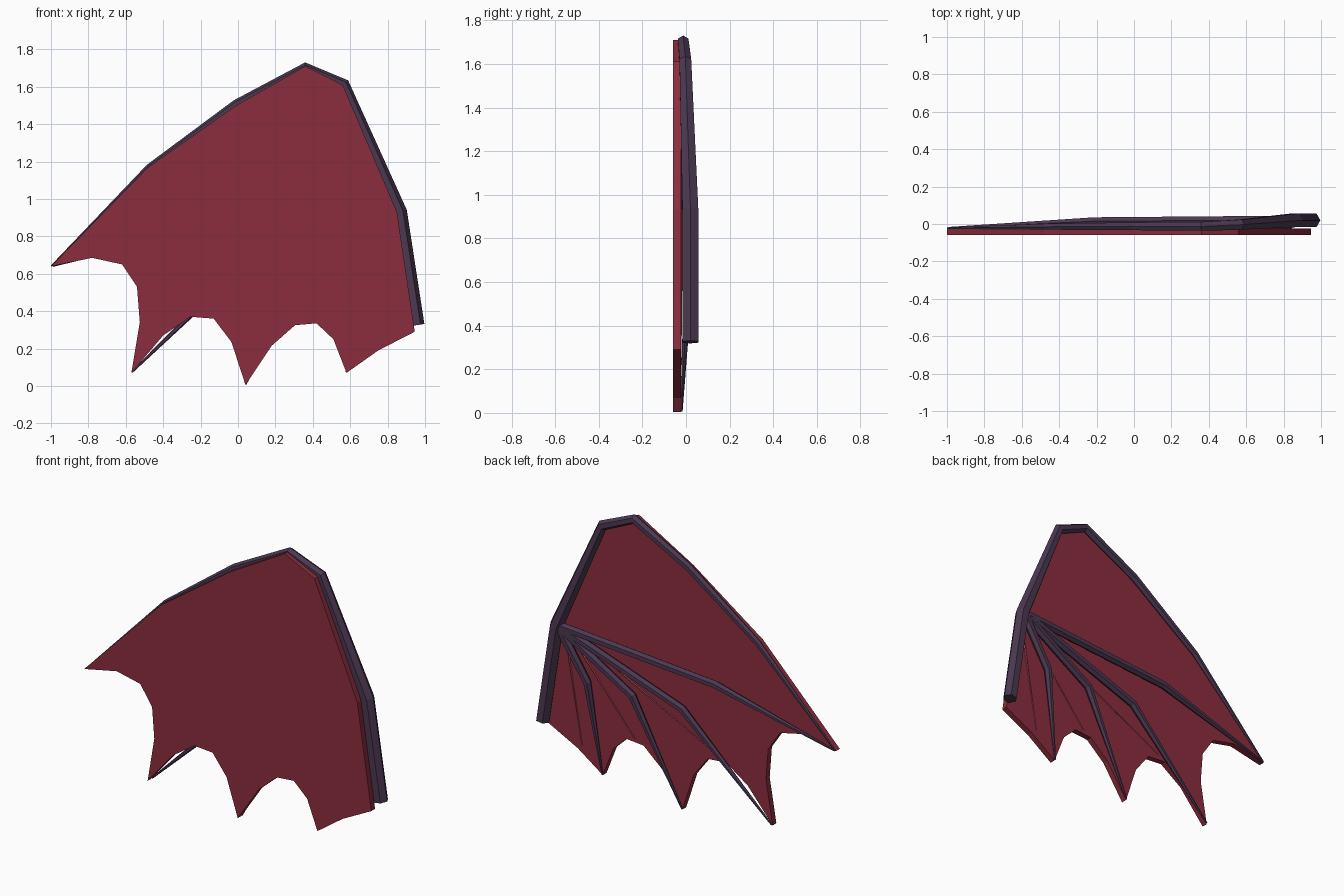
import bpy, bmesh, math
from mathutils import Vector

if "Cube" in bpy.data.objects:
    bpy.data.objects.remove(bpy.data.objects["Cube"])


def material(name, rgb):
    m = bpy.data.materials.new(name)
    m.diffuse_color = (*rgb, 1.0)
    m.use_nodes = True
    m.node_tree.nodes["Principled BSDF"].inputs["Base Color"].default_value = m.diffuse_color
    return m


RED = material("membrane_red", (0.26, 0.027, 0.048))
PURPLE = material("bone_purple", (0.07, 0.04, 0.082))
PINK = material("fold_pink", (0.34, 0.065, 0.085))


def finish(bm, name, mat):
    bmesh.ops.recalc_face_normals(bm, faces=bm.faces[:])
    mesh = bpy.data.meshes.new(name)
    bm.to_mesh(mesh)
    bm.free()
    mesh.materials.append(mat)
    obj = bpy.data.objects.new(name, mesh)
    bpy.context.scene.collection.objects.link(obj)
    return obj


def tube(name, points, mat, sides=6):
    """Tapered faceted tube through (x, y, z, radius) points."""
    bm = bmesh.new()
    pos = [Vector(p[:3]) for p in points]
    depth = Vector((0, 1, 0))
    rings = []
    for i, p in enumerate(pos):
        before = (p - pos[i - 1]).normalized() if i else None
        after = (pos[i + 1] - p).normalized() if i < len(pos) - 1 else None
        t = ((before or after) + (after or before)).normalized()
        across = depth.cross(t).normalized()
        r = points[i][3]
        ring = []
        for k in range(sides):
            a = 2 * math.pi * k / sides
            ring.append(bm.verts.new(p + (across * math.cos(a) + depth * math.sin(a)) * r))
        rings.append(ring)
    for a, b in zip(rings, rings[1:]):
        for k in range(sides):
            n = (k + 1) % sides
            bm.faces.new((a[k], a[n], b[n], b[k]))
    bm.faces.new(rings[0])
    bm.faces.new(rings[-1])
    return finish(bm, name, mat)


# Scalloped membrane: flat plate extruded in depth
outline = [(-1, .64), (-.48, 1.17), (-.01, 1.5), (.36, 1.71), (.56, 1.61),
           (.85, .93), (.945, .29), (.75, .19), (.58, .07), (.51, .25),
           (.42, .335), (.305, .325), (.18, .215), (.04, .005), (-.035, .235),
           (-.13, .36), (-.255, .37), (-.4, .27), (-.57, .07), (-.525, .34),
           (-.54, .53), (-.62, .65), (-.78, .685)]
bm = bmesh.new()
face = bm.faces.new([bm.verts.new((x, -.06, z)) for x, z in outline])
ext = bmesh.ops.extrude_face_region(bm, geom=[face], use_keep_orig=True)
for v in ext["geom"]:
    if isinstance(v, bmesh.types.BMVert):
        v.co.y = -.024
finish(bm, "wing_membrane", RED)

# Arm and leading edge
tube("wing_arm", [(.955, .02, .325, .042), (.862, .02, .93, .042),
                  (.567, -.003, 1.612, .031), (.36, -.013, 1.702, .028),
                  (-.01, -.012, 1.507, .024), (-.475, -.015, 1.168, .019),
                  (-.997, -.022, .641, .005)], PURPLE)

# Finger bones fan out from the elbow: knuckle then tip
elbow = (.85, .022, .935, .026)
fingers = [((-.21, .015, .85), (-.99, -.02, .642)),
           ((.017, .012, .64), (-.567, -.02, .074)),
           ((.355, .012, .63), (.04, -.02, .008)),
           ((.66, .012, .63), (.58, -.02, .074))]
for i, (knuckle, tip) in enumerate(fingers, 1):
    tube(f"finger_bone_{i}", [elbow, (*knuckle, .024), (*tip, .005)], PURPLE)

# Thin folds running from the elbow to the scallops
for i, (x, z) in enumerate([(-.2, .4), (.36, .35), (.72, .22)], 1):
    tube(f"membrane_fold_{i}", [(.84, -.02, .93, .007), (x, -.023, z, .002)], PINK, 4)
